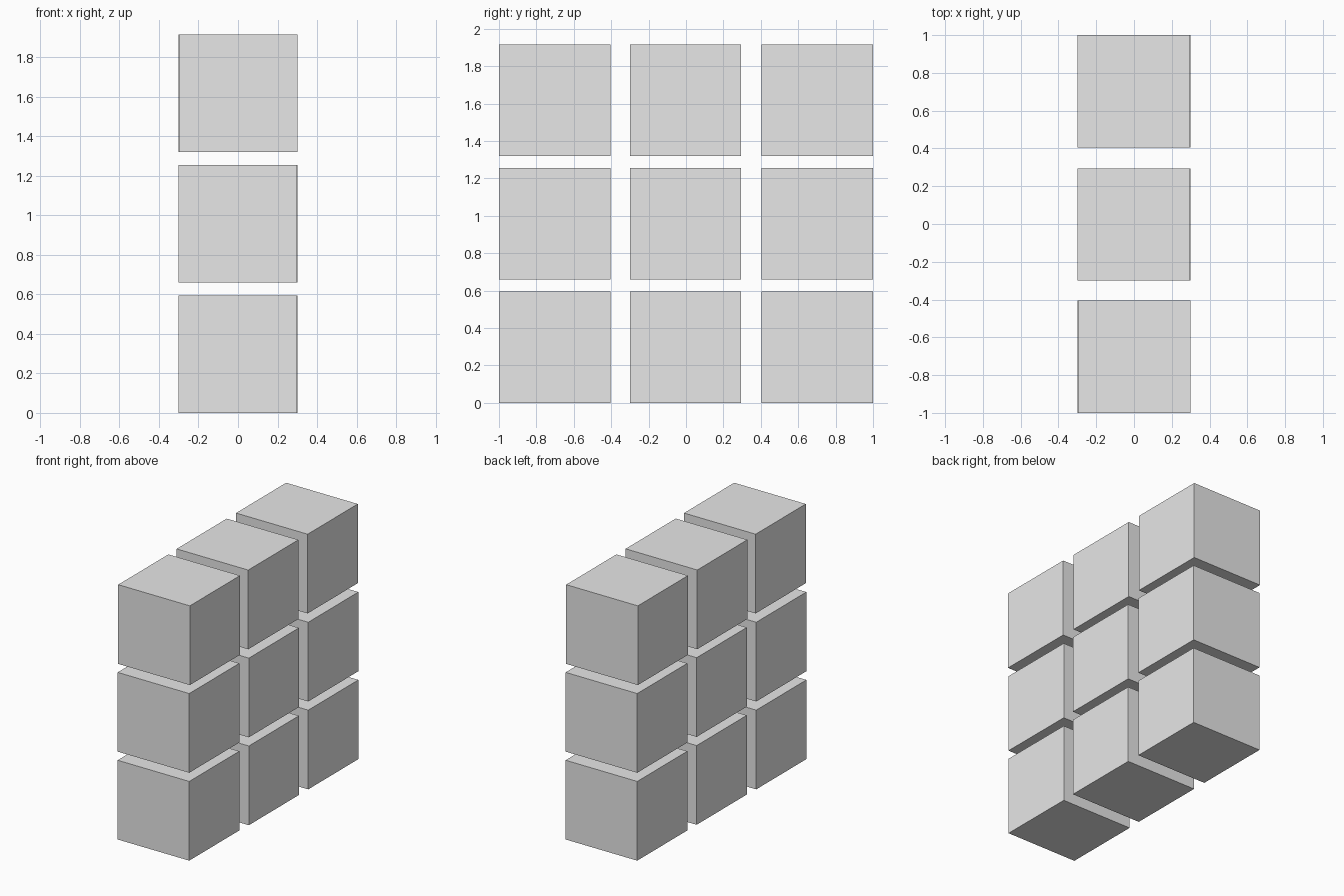
import bpy

# Remove the default object
default = bpy.data.objects.get("Cube")
if default:
    bpy.data.objects.remove(default, do_unlink=True)

# Single plain grey material
grey = bpy.data.materials.new("light_grey")
grey.use_nodes = True
colour = (0.8, 0.8, 0.8, 1.0)
grey.diffuse_color = colour
grey.node_tree.nodes["Principled BSDF"].inputs["Base Color"].default_value = colour

SIZE = 0.595
NUDGE = 0.0025
COLUMNS = {"front": -0.7025, "middle": -0.0025, "back": 0.7025}
ROWS = {"bottom": 0.0, "centre": 0.66, "top": 1.32}


def add_block(name, x, y, base):
    """Place one cube with its underside at the given height."""
    bpy.ops.mesh.primitive_cube_add(size=SIZE, location=(x, y, base + SIZE / 2))
    block = bpy.context.object
    block.name = name
    block.data.materials.append(grey)


# Wall of separate blocks, each very slightly out of line
for column, y in COLUMNS.items():
    for row, base in ROWS.items():
        side = 1 if (column == "front") == (row == "top") else -1
        add_block(f"{column}_{row}_block", side * NUDGE, y, base)
